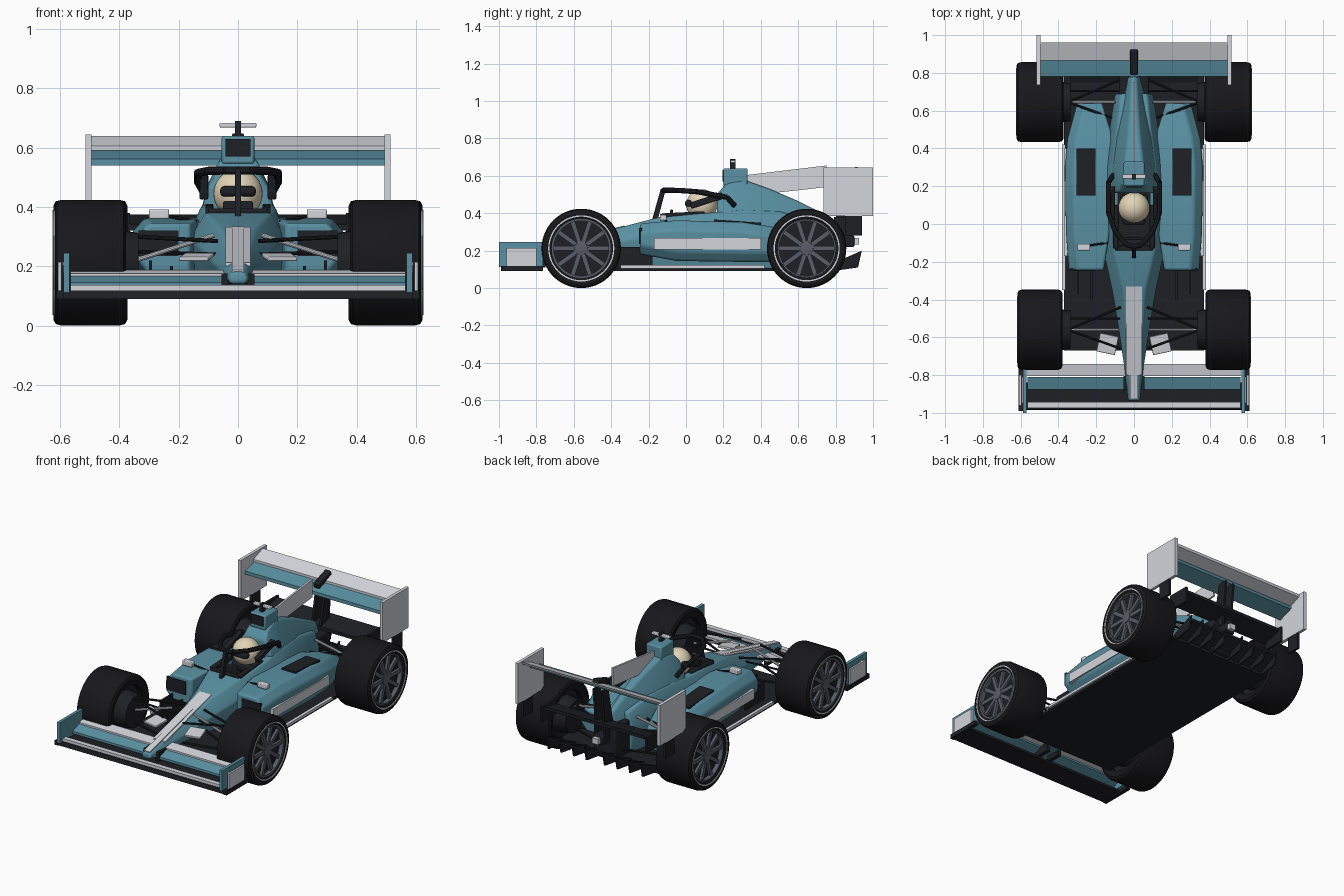
import bpy, bmesh, math
from mathutils import Vector, Matrix

if "Cube" in bpy.data.objects:
    bpy.data.objects.remove(bpy.data.objects["Cube"])

def material(name, rgb):
    m = bpy.data.materials.new(name)
    m.diffuse_color = (*rgb, 1)
    m.use_nodes = True
    m.node_tree.nodes["Principled BSDF"].inputs["Base Color"].default_value = m.diffuse_color
    return m

BLUE = material("teal_paint", (.10, .28, .36))
DARK = material("carbon", (.013, .014, .018))
TYRE = material("rubber", (.009, .009, .011))
PALE = material("pale_grey", (.66, .67, .72))
RIM = material("rim_grey", (.10, .11, .14))
CREAM = material("cream", (.76, .66, .47))

def make(name, bm, mat, mirror=False, bevel=0, seg=2):
    bmesh.ops.remove_doubles(bm, verts=bm.verts, dist=1e-5)
    bmesh.ops.recalc_face_normals(bm, faces=bm.faces)
    me = bpy.data.meshes.new(name)
    bm.to_mesh(me)
    bm.free()
    me.materials.append(mat)
    ob = bpy.data.objects.new(name, me)
    bpy.context.collection.objects.link(ob)
    if bevel:
        b = ob.modifiers.new("bevel", 'BEVEL')
        b.width, b.segments, b.limit_method = bevel, seg, 'ANGLE'
    if mirror:
        ob.modifiers.new("mirror", 'MIRROR').use_mirror_merge = False
    return ob

def box(name, x, y, z, mat, mirror=False, bevel=0, rot=(0, 0, 0)):
    bm = bmesh.new()
    c = Vector((sum(x) / 2, sum(y) / 2, sum(z) / 2))
    size = Matrix.Diagonal((x[1] - x[0], y[1] - y[0], z[1] - z[0], 1))
    turn = Matrix.Identity(4)
    for a, ax in zip(rot, 'XYZ'):
        turn = Matrix.Rotation(math.radians(a), 4, ax) @ turn
    bmesh.ops.create_cube(bm, size=1, matrix=Matrix.Translation(c) @ turn @ size)
    return make(name, bm, mat, mirror, bevel)

def loft(name, rings, mat, mirror=False, bevel=0, seg=3, closed=False):
    bm = bmesh.new()
    vs = [[bm.verts.new(p) for p in r] for r in rings]
    n = len(vs[0])
    pairs = list(zip(vs, vs[1:])) + ([(vs[-1], vs[0])] if closed else [])
    for a, b in pairs:
        for i in range(n):
            j = (i + 1) % n
            bm.faces.new((a[i], a[j], b[j], b[i]))
    if not closed:
        bm.faces.new(vs[0])
        bm.faces.new(vs[-1])
    return make(name, bm, mat, mirror, bevel, seg)

def prism(name, yz, x0, x1, mat, mirror=False, bevel=0):
    return loft(name, [[(x, y, z) for y, z in yz] for x in (x0, x1)], mat, mirror, bevel, 2)

def lathe(name, prof, y, z, mat, seg=48):
    rings = []
    for k in range(seg):
        a = 2 * math.pi * k / seg
        rings.append([(x, y + r * math.cos(a), z + r * math.sin(a)) for x, r in prof])
    return loft(name, rings, mat, True, closed=True)

def rod(name, a, b, r, mat, mirror=True):
    a, b = Vector(a), Vector(b)
    d = b - a
    bm = bmesh.new()
    bmesh.ops.create_cone(bm, cap_ends=True, segments=10, radius1=r, radius2=r, depth=d.length,
        matrix=Matrix.Translation((a + b) / 2) @ d.to_track_quat('Z', 'Y').to_matrix().to_4x4())
    return make(name, bm, mat, mirror)

def hull_ring(y, wt, wm, wb, zt, zm, zb):
    half = [(wb, zb), (wm, zm), (wt, zt)]
    return [(x, y, z) for x, z in half] + [(-x, y, z) for x, z in reversed(half)]

# main body and nose, with cockpit opening
body = loft("body", [hull_ring(*s) for s in (
    (-.935, .022, .035, .026, .18, .16, .14), (-.75, .032, .055, .04, .22, .18, .14),
    (-.55, .042, .085, .06, .272, .21, .14), (-.35, .058, .118, .09, .325, .25, .13),
    (-.14, .11, .163, .14, .38, .29, .11), (.1, .125, .17, .15, .40, .30, .10),
    (.3, .115, .16, .15, .42, .30, .10), (.5, .09, .13, .12, .41, .29, .10),
    (.69, .07, .10, .09, .36, .27, .11))], BLUE, bevel=.012)
cut = box("cockpit_cutter", (-.085, .085), (-.12, .17), (.31, .6), DARK)
cut.hide_render = True
mod = body.modifiers.new("opening", 'BOOLEAN')
mod.operation, mod.object = 'DIFFERENCE', cut
bpy.context.view_layer.objects.active = body
for m in list(body.modifiers):
    bpy.ops.object.modifier_apply(modifier=m.name)
bpy.data.objects.remove(cut)
box("cockpit_floor", (-.084, .084), (-.119, .169), (.305, .33), DARK)
box("cockpit_front_rim", (-.1, .1), (-.14, -.115), (.36, .395), DARK, bevel=.005)
box("cockpit_side_rim", (.083, .11), (-.13, .1), (.37, .405), DARK, True, .005, (3, 0, 0))
box("headrest_side", (.1, .13), (.02, .2), (.45, .485), DARK, True, .006, (18, 0, 0))
box("steering_wheel", (-.05, .05), (-.085, -.07), (.36, .42), DARK, bevel=.006)
prism("nose_panel", [(-.925, .176), (-.33, .324), (-.33, .334), (-.925, .187)], -.02, .02, PALE)
prism("nose_panel_side", [(-.80, .2), (-.33, .322), (-.33, .333), (-.80, .212)], .019, .042, PALE, True)

# engine cover, air intake, camera and fin
loft("engine_cover", [hull_ring(*s) for s in (
    (.165, .07, .105, .125, .50, .46, .36), (.21, .065, .105, .13, .555, .47, .36),
    (.3, .05, .10, .13, .582, .46, .36), (.46, .03, .085, .11, .525, .43, .33),
    (.6, .02, .06, .085, .465, .38, .30), (.78, .012, .03, .035, .375, .33, .27))], BLUE, bevel=.015)
box("air_intake", (-.055, .055), (.2, .33), (.545, .64), BLUE, bevel=.008)
box("intake_mouth", (-.042, .042), (.194, .21), (.57, .63), DARK)
box("camera_post", (-.01, .01), (.235, .265), (.63, .69), DARK)
box("camera_bar", (-.062, .062), (.238, .264), (.668, .684), PALE, bevel=.004)
prism("engine_fin", [(.33, .56), (.48, .51), (.62, .525), (.75, .54), (.75, .655), (.33, .605)],
      -.006, .006, PALE)

# driver helmet
bm = bmesh.new()
bmesh.ops.create_uvsphere(bm, u_segments=32, v_segments=18, radius=.083,
                          matrix=Matrix.Translation((0, .085, .445)))
make("helmet", bm, CREAM)
box("visor", (-.06, .06), (-.005, .05), (.435, .47), DARK, bevel=.012)
box("driver_shoulders", (-.075, .075), (.03, .16), (.325, .385), DARK, bevel=.02)

# protective hoop around the cockpit
hoop = [(.135, .22, .485), (.135, .06, .515), (.10, -.04, .522), (.04, -.11, .523), (0, -.12, .523)]
for i, (a, b) in enumerate(zip(hoop, hoop[1:])):
    rod(f"hoop_bar_{i + 1}", a, b, .014, DARK)
rod("hoop_foot", hoop[0], (.11, .26, .44), .014, DARK)
prism("hoop_pillar", [(-.18, .37), (-.15, .37), (-.11, .52), (-.135, .53)], -.01, .01, DARK)

# sidepods
def pod_ring(y, xi, xo, zt, zb):
    return [(xi, y, zb), (xo - .04, y, zb), (xo, y, zb + .05), (xo, y, zt - .05),
            (xo - .045, y, zt), (xi, y, zt)]
loft("sidepod", [pod_ring(*s) for s in (
    (-.245, .16, .345, .345, .18), (-.05, .13, .36, .362, .145), (.3, .12, .365, .352, .14),
    (.45, .11, .352, .33, .14), (.645, .17, .30, .28, .14))], BLUE, True, .012)
box("sidepod_inlet", (.2, .335), (-.25, -.235), (.235, .32), DARK, True)
box("sidepod_vent", (.205, .305), (.15, .4), (.335, .358), DARK, True, 0, (-4, 0, 0))
box("sidepod_stripe", (.345, .37), (-.17, .4), (.207, .267), PALE, True)
box("mirror", (.232, .3), (-.14, -.105), (.36, .392), PALE, True, .005)
rod("mirror_stay", (.14, -.1, .35), (.25, -.115, .372), .006, DARK)

# floor, edge strips, bargeboards and diffuser
box("floor", (-.37, .37), (-.67, .8), (.09, .108), DARK)
box("floor_edge", (.362, .382), (-.35, .42), (.105, .122), PALE, True)
box("bargeboard", (.29, .3), (-.37, -.18), (.1, .22), DARK, True)
box("inner_bargeboard", (.22, .23), (-.4, -.2), (.1, .2), DARK, True)
prism("diffuser", [(.75, .09), (.93, .17), (.93, .185), (.75, .108)], -.34, .34, DARK)
for i, x in enumerate((.06, .15, .24, .33)):
    prism(f"diffuser_fence_{i + 1}", [(.78, .09), (.92, .11), (.94, .2), (.78, .13)], x, x + .01, DARK, True)
box("gearbox", (-.08, .08), (.65, .83), (.11, .32), DARK, bevel=.01)
box("crash_structure", (-.035, .035), (.8, .9), (.22, .28), DARK, bevel=.006)
box("rear_light", (-.02, .02), (.895, .925), (.232, .268), PALE)

# front wing
prism("front_wing_main", [(-.985, .09), (-.84, .1), (-.84, .115), (-.98, .118)], -.61, .61, DARK)
box("front_wing_lip", (-.565, .565), (-.975, -.943), (.116, .136), PALE)
prism("front_wing_flap", [(-.875, .13), (-.81, .155), (-.81, .167), (-.875, .145)], .03, .565, BLUE, True)
prism("front_wing_top_flap", [(-.805, .162), (-.74, .175), (-.74, .188), (-.805, .175)], .04, .565, PALE, True)
box("wing_bracket", (.03, .055), (-.88, -.75), (.11, .175), DARK, True)
box("front_endplate", (.568, .588), (-1, -.765), (.112, .245), BLUE, True)
box("endplate_flash", (.586, .592), (-.95, -.81), (.19, .202), PALE, True, 0, (-10, 0, 0))
box("endplate_foot", (.588, .612), (-.99, -.765), (.09, .118), DARK, True)
box("endplate_foot_edge", (.596, .608), (-.96, -.8), (.116, .215), PALE, True)
box("nose_vane", (.09, .19), (-.685, -.585), (.224, .238), PALE, True, .003, (8, 0, 12))

# rear wing
prism("rear_wing_main", [(.78, .54), (.88, .575), (.885, .59), (.78, .562)], -.497, .497, BLUE)
prism("rear_wing_flap", [(.865, .59), (.955, .625), (.96, .64), (.865, .605)], -.497, .497, PALE)
box("rear_endplate", (.495, .515), (.735, 1), (.385, .645), PALE, True)
prism("rear_wing_pylon", [(.78, .28), (.87, .28), (.9, .57), (.84, .57)], .022, .036, DARK, True)
box("flap_actuator", (-.02, .02), (.79, .925), (.595, .63), DARK, False, .005, (18, 0, 0))
prism("beam_wing", [(.79, .32), (.92, .355), (.92, .375), (.79, .342)], -.37, .37, DARK)
box("beam_wing_end", (.365, .38), (.79, .94), (.28, .38), DARK, True)
box("endplate_lower", (.497, .512), (.85, .94), (.28, .39), DARK, True)

# wheels
R = .212
for end, y in (("front", -.56), ("rear", .645)):
    o = .005 if end == "rear" else 0
    lathe(end + "_tyre", [(.39, .15), (.382, .165), (.378 - o, .192), (.386 - o, .207), (.40, R), (.595, R),
          (.61 + o, .207), (.618 + o, .192), (.616 + o, .17), (.608 + o, .155), (.58, .15)], y, R, TYRE, 56)
    lathe(end + "_wheel_barrel", [(.42, 0), (.42, .155), (.585, .155), (.585, 0)], y, R, DARK)
    lathe(end + "_rim_lip", [(.58, .147), (.612, .147), (.612, .158), (.58, .158)], y, R, RIM)
    lathe(end + "_sidewall_ring", [(.61, .17), (.62 + o, .17), (.62 + o, .177), (.61, .177)], y, R, PALE)
    lathe(end + "_hub", [(.58, 0), (.58, .04), (.605, .035), (.61, 0)], y, R, RIM, 24)
    lathe(end + "_brake_drum", [(.335, 0), (.335, .1), (.425, .115), (.425, 0)], y, R, DARK, 32)
    bm = bmesh.new()
    for k in range(10):
        m = (Matrix.Translation((.594, y, R)) @ Matrix.Rotation(k * math.pi / 5, 4, 'X')
             @ Matrix.Translation((0, .09, 0)) @ Matrix.Diagonal((.016, .122, .024, 1)))
        bmesh.ops.create_cube(bm, size=1, matrix=m)
    make(end + "_spokes", bm, RIM, True)

# suspension arms
for end, y, x in (("front", -.56, .07), ("rear", .645, .07)):
    for level, zi, zo in (("upper", .285, .30), ("lower", .16, .14)):
        for side, dy in (("fore", -.1), ("aft", .12)):
            rod(f"{end}_{level}_{side}_arm", (x, y + dy, zi), (.35, y, zo), .007, DARK)
    rod(end + "_track_rod", (x, y + .06, .24), (.35, y + .06, .25), .006, DARK)
rod("front_pushrod", (.08, -.56, .305), (.345, -.56, .22), .008, PALE)
rod("rear_pushrod", (.1, .645, .33), (.35, .645, .28), .008, PALE)

# smooth curved faces, keep sharp edges
bpy.ops.object.select_all(action='SELECT')
bpy.ops.object.shade_smooth_by_angle(angle=math.radians(30))
